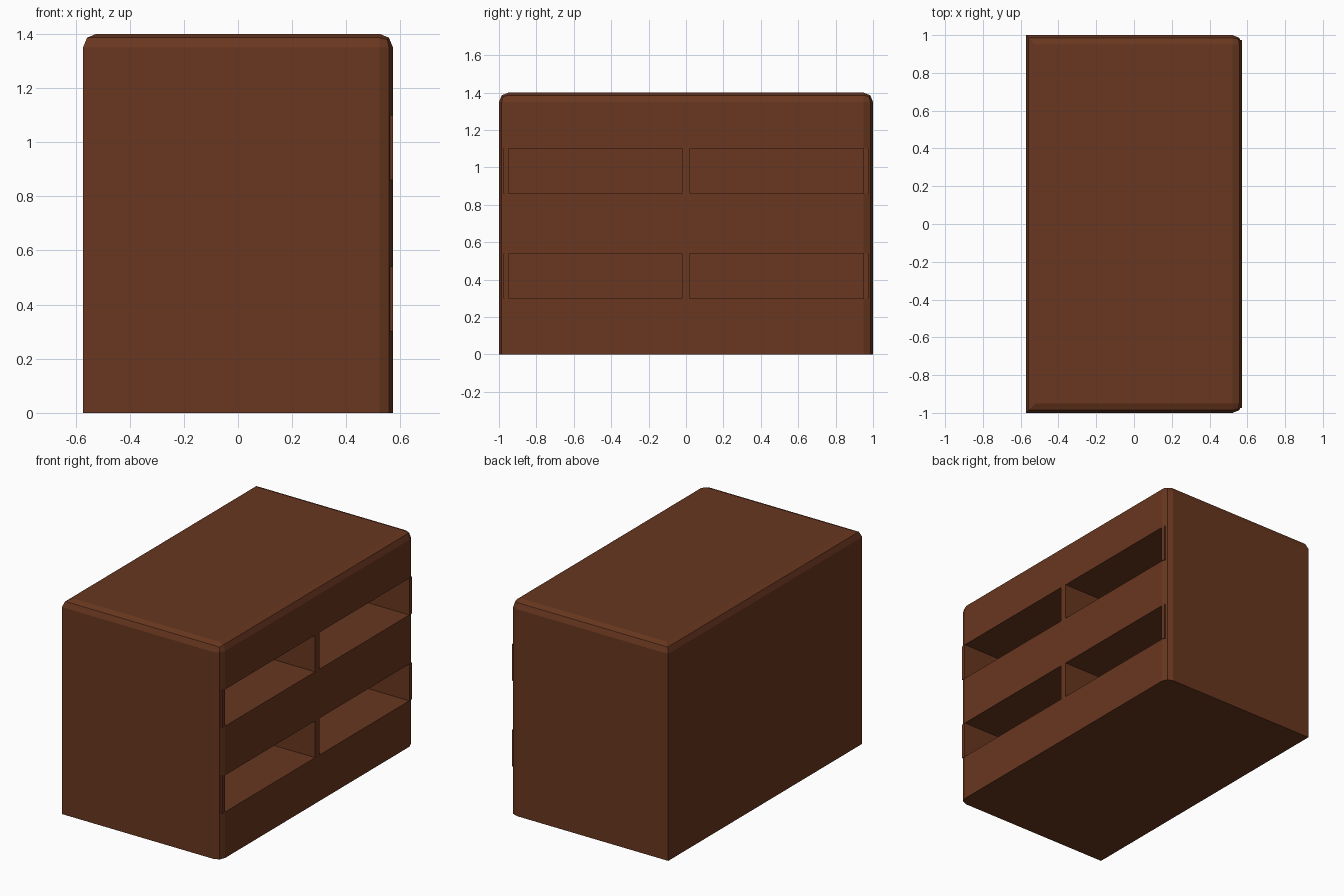
import bpy, bmesh
from mathutils import Vector

if "Cube" in bpy.data.objects:
    bpy.data.objects.remove(bpy.data.objects["Cube"])

X, Y, H, BEV = 0.572, 1.0, 1.4, 0.05
DEPTH = 0.7
ROWS = [(0.30, 0.54), (0.86, 1.10)]

wood = bpy.data.materials.new("brown_wood")
wood.diffuse_color = (0.14, 0.038, 0.014, 1)
wood.use_nodes = True
wood.node_tree.nodes["Principled BSDF"].inputs["Base Color"].default_value = wood.diffuse_color


def box(name, lo, hi, bevel_test=None):
    """Axis-aligned box; edges passing bevel_test get a two-step bevel."""
    bm = bmesh.new()
    bmesh.ops.create_cube(bm, size=1)
    lo, hi = Vector(lo), Vector(hi)
    for v in bm.verts:
        v.co = Vector([lo[i] + (v.co[i] + 0.5) * (hi[i] - lo[i]) for i in range(3)])
    if bevel_test:
        edges = [e for e in bm.edges if bevel_test((e.verts[0].co + e.verts[1].co) / 2)]
        bmesh.ops.bevel(bm, geom=edges, offset=BEV, segments=2, profile=0.5, affect='EDGES')
    me = bpy.data.meshes.new(name)
    bm.to_mesh(me)
    bm.free()
    me.materials.append(wood)
    ob = bpy.data.objects.new(name, me)
    bpy.context.collection.objects.link(ob)
    return ob


# Cabinet body: top edges and the two open-side corners are bevelled
def soft_edge(m):
    upright = abs(m.z - H / 2) < 0.01
    return m.z > H - 0.01 or (upright and m.x > 0.1)


body = box("cabinet_body", (-X, -Y, 0), (X, Y, H), soft_edge)

# Four compartments cut into the +x side
for z0, z1 in ROWS:
    for y0, y1 in [(-0.949, -0.022), (0.022, 0.949)]:
        cutter = box("compartment_cutter", (X - DEPTH, y0, z0), (X + 0.1, y1, z1))
        mod = body.modifiers.new("compartment", 'BOOLEAN')
        mod.operation, mod.solver, mod.object = 'DIFFERENCE', 'EXACT', cutter
        bpy.context.view_layer.objects.active = body
        bpy.ops.object.modifier_apply(modifier=mod.name)
        bpy.data.objects.remove(cutter)

# Slightly raised corner strips beside each compartment
for z0, z1 in ROWS:
    for s in (-1, 1):
        ya, yb = sorted((s * 0.951, s * 0.975))
        box("corner_strip", (X - 0.04, ya, z0), (X, yb, z1))
